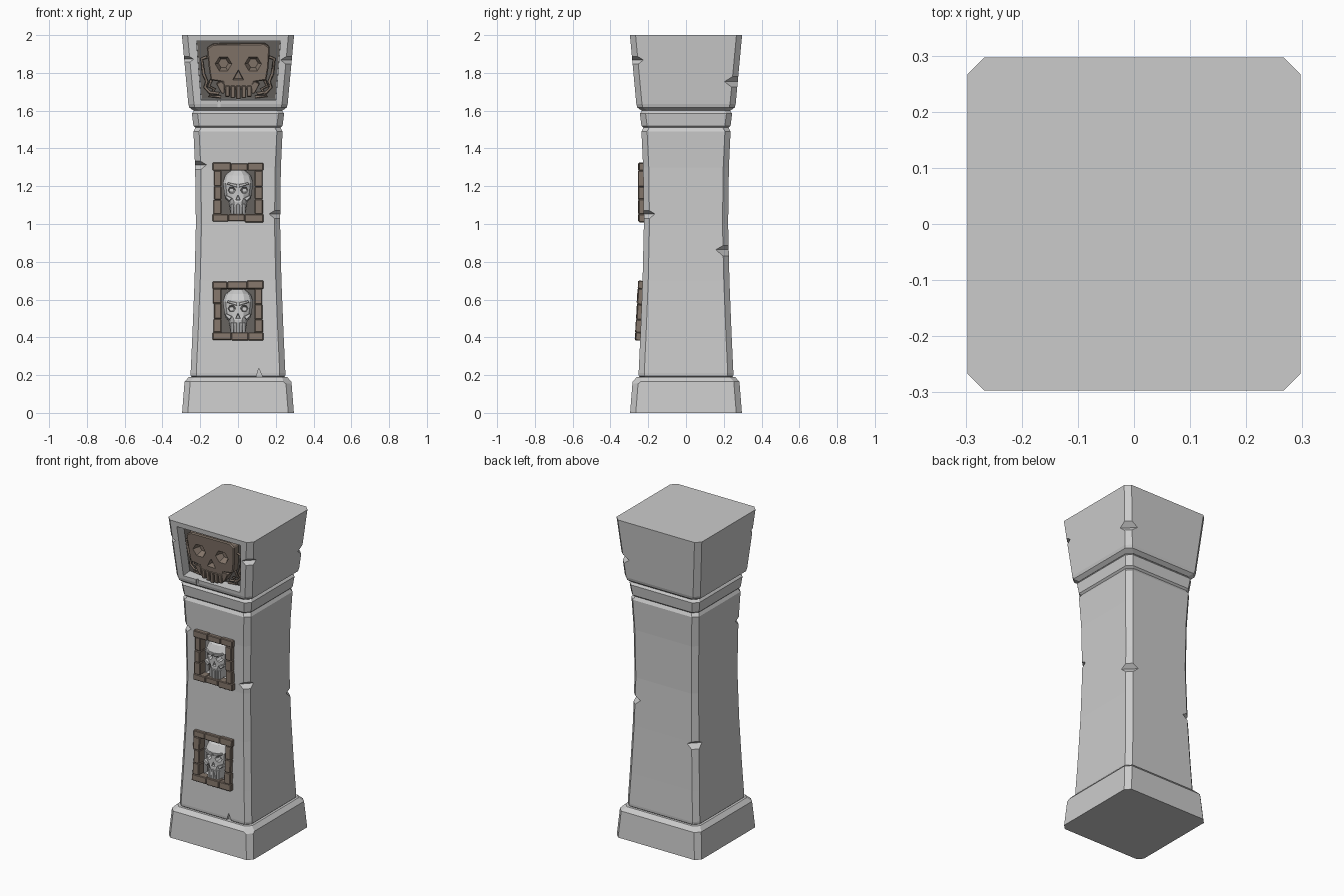
import bpy, bmesh, math, random
from mathutils import Matrix, Vector

if "Cube" in bpy.data.objects:
    bpy.data.objects.remove(bpy.data.objects["Cube"])

random.seed(4)
T, R = Matrix.Translation, Matrix.Rotation

brown = bpy.data.materials.new("brown_stone")
brown.diffuse_color = (0.23, 0.18, 0.145, 1)
brown.use_nodes = True
brown.node_tree.nodes["Principled BSDF"].inputs["Base Color"].default_value = brown.diffuse_color
dark = bpy.data.materials.new("dark_stone")
dark.diffuse_color = (0.13, 0.12, 0.11, 1)
dark.use_nodes = True
dark.node_tree.nodes["Principled BSDF"].inputs["Base Color"].default_value = dark.diffuse_color


def make(name, bm, mat=None):
    bmesh.ops.recalc_face_normals(bm, faces=bm.faces)
    me = bpy.data.meshes.new(name)
    bm.to_mesh(me)
    bm.free()
    ob = bpy.data.objects.new(name, me)
    bpy.context.collection.objects.link(ob)
    if mat:
        me.materials.append(mat)
    return ob


def loft(name, rings, M=Matrix(), mat=None):
    bm = bmesh.new()
    rows = [[bm.verts.new(M @ Vector(p)) for p in ring] for ring in rings]
    n = len(rows[0])
    for a, b in zip(rows, rows[1:]):
        for i in range(n):
            bm.faces.new((a[i], a[(i + 1) % n], b[(i + 1) % n], b[i]))
    bm.faces.new(rows[0])
    bm.faces.new(rows[-1])
    return make(name, bm, mat)


def octagon(z, h, c):
    k = h - c
    return [(k, -h, z), (h, -k, z), (h, k, z), (k, h, z),
            (-k, h, z), (-h, k, z), (-h, -k, z), (-k, -h, z)]


def prism(name, pts, y0, y1, M=Matrix(), mat=None, bevel=0.0, taper=1.0):
    """Extrude an x-z outline from front y0 to back y1."""
    cx = sum(p[0] for p in pts) / len(pts)
    cz = sum(p[1] for p in pts) / len(pts)
    front = [(x, y0, z) for x, z in pts]
    back = [(cx + (x - cx) * taper, y1, cz + (z - cz) * taper) for x, z in pts]
    ob = loft(name, [front, back], M, mat)
    if bevel:
        bm = bmesh.new()
        bm.from_mesh(ob.data)
        bmesh.ops.bevel(bm, geom=bm.edges[:], offset=bevel, segments=1, affect='EDGES')
        bm.to_mesh(ob.data)
        bm.free()
    return ob


def rect(x0, x1, z0, z1):
    return [(x0, z0), (x1, z0), (x1, z1), (x0, z1)]


def hexagon(x, z, rx, rz):
    return [(x + rx * math.cos(i * math.pi / 3), z + rz * math.sin(i * math.pi / 3)) for i in range(6)]


def carve(ob, cutters):
    for c in cutters:
        m = ob.modifiers.new("cut", 'BOOLEAN')
        m.operation, m.solver, m.object = 'DIFFERENCE', 'EXACT', c
        c.hide_render = True
    dg = bpy.context.evaluated_depsgraph_get()
    dg.update()
    me = bpy.data.meshes.new_from_object(ob.evaluated_get(dg))
    ob.modifiers.clear()
    ob.data = me
    for c in cutters:
        bpy.data.objects.remove(c)


def nick(sx, sy, z, h, c=0.03, size=0.05):
    """Wedge cutter biting into a chamfered corner."""
    d = (2 * h - c) / math.sqrt(2) + 0.014
    bm = bmesh.new()
    bmesh.ops.create_cube(bm, size=1, matrix=R(math.atan2(sy, sx), 4, 'Z') @ T((d, 0, z))
                          @ R(math.radians(50), 4, 'Y') @ Matrix.Diagonal((size, 0.2, size, 1)))
    return make("nick_cutter", bm)


# pillar body
C = 0.03
base = loft("base", [octagon(*s) for s in [(0, .296, C), (.165, .283, C), (.19, .26, C)]])
shaft = loft("shaft", [octagon(*s) for s in [
    (.18, .235, C), (.195, .25, C), (.21, .251, C), (.4, .242, C), (.7, .23, C), (1.0, .223, C),
    (1.3, .227, C), (1.49, .236, C), (1.51, .225, C)]])
collar = loft("collar", [octagon(*s) for s in [
    (1.505, .22, C), (1.52, .236, C), (1.585, .244, C), (1.603, .23, C)]])
head = loft("head", [octagon(*s) for s in [
    (1.6, .235, C), (1.617, .258, C), (1.635, .263, C), (2.0, .297, C)]])

# placement frames for the three niches
M_up = T((0, -.255, 1.167))
M_low = T((0, -.264, .542)) @ R(math.radians(-3.5), 4, 'X')
M_head = T((0, -.279, 1.81)) @ R(math.radians(5.3), 4, 'X')

# niches and chipped edges
hole = rect(-.093, .093, -.122, .122)
carve(shaft, [prism("niche_cutter", hole, -.05, .11, M) for M in (M_up, M_low)]
      + [nick(-1, -1, 1.31, .227), nick(1, -1, 1.05, .224), nick(1, 1, .86, .227, size=.06),
         nick(-1, 1, .68, .23), prism("crack_cutter", [(.09, .17), (.14, .17), (.11, .235)], -.3, -.232)])
carve(head, [prism("niche_cutter", [(-.195, -.155), (.2, -.155), (.225, .16), (-.22, .16)], -.05, .065, M_head),
             nick(1, -1, 1.865, .285), nick(1, 1, 1.75, .274, size=.06), nick(-1, -1, 1.87, .285, size=.04),
             prism("crack_cutter", [(-.11, 1.58), (-.09, 1.58), (-.095, 1.68), (-.105, 1.68)], -.3, -.256)])
carve(base, [nick(1, -1, .19, .275)])


def stone_frame(tag, M):
    # ring of uneven stone blocks
    def block(x0, x1, z0, z1):
        f = random.uniform(0, .006)
        prism("frame_block_" + tag, rect(x0, x1, z0, z1), f, .06, M, brown, .004)
    j = lambda: random.uniform(-.012, .012)
    for s in (-1, 1):
        xs = [-.135, -.045 + j(), .045 + j(), .135]
        for a, b in zip(xs, xs[1:]):
            z = sorted((s * .115, s * (.155 + random.uniform(-.004, .004))))
            block(a, b, *z)
        zs = [-.116, -.045 + j(), .04 + j(), .116]
        for a, b in zip(zs, zs[1:]):
            x = sorted((s * .088, s * (.13 + random.uniform(-.005, .005))))
            block(*x, a, b)
    prism("niche_back_" + tag, rect(-.092, .092, -.121, .121), .1, .115, M, dark)


def small_skull(tag, M):
    # cranium and face as stacked faceted sections: z, half width, front
    rings = []
    for z, w, f in [(-.12, .036, .035), (-.075, .044, .022), (-.05, .05, .018), (-.03, .068, .02),
                    (.005, .074, .018), (.05, .08, .014), (.09, .068, .03), (.118, .036, .06)]:
        half = [(.42 * w, f), (.82 * w, f + .018), (w, f + .05), (.8 * w, .105)]
        rings.append([(x, y, z) for x, y in half] + [(-x, y, z) for x, y in reversed(half)])
    skull = loft("skull_" + tag, rings, M)
    eyes = [prism("eye_cutter", hexagon(s * .034, .012, .026, .023), 0, .055, M, None, 0, .5) for s in (-1, 1)]
    nose = prism("nose_cutter", [(-.015, -.042), (.015, -.042), (0, -.008)], 0, .045, M, None, 0, .6)
    carve(skull, eyes + [nose])
    # brow, cheekbones and teeth
    for s in (-1, 1):
        prism("brow_" + tag, [(s * .004, .026), (s * .06, .044), (s * .055, .054), (s * .004, .042)],
              .006, .04, M, None, .002)
        prism("cheekbone_" + tag, [(s * .03, -.03), (s * .066, -.012), (s * .068, -.026), (s * .046, -.048)],
              .014, .06, M, None, .003)
    for i in range(5):
        x = (i - 2) * .0155
        prism("tooth_" + tag, rect(x - .0068, x + .0068, -.118, -.062), .014 + .005 * abs(i - 2), .06, M, None, .002)


for tag, M in (("upper", M_up), ("lower", M_low)):
    stone_frame(tag, M)
    small_skull(tag, M)

# large skull plaque on the head
prism("head_niche_back", [(-.193, -.153), (.198, -.153), (.223, .158), (-.218, .158)], .06, .07, M_head, dark)
plaque = prism("skull_plaque", [
    (-.075, -.1), (.08, -.1), (.085, -.06), (.15, -.05), (.162, .02), (.168, .125), (.14, .145),
    (-.13, .142), (-.165, .12), (-.155, .02), (-.145, -.05), (-.08, -.06)], .008, .062, M_head, brown, .006)
carve(plaque, [prism("eye_cutter", hexagon(x, .037, .048, .046), 0, .05, M_head, None, 0, .55) for x in (-.077, .08)]
      + [prism("nose_cutter", [(-.03, -.05), (.032, -.05), (.002, .008)], 0, .045, M_head, None, 0, .7)])
for s in (-1, 1):
    prism("plaque_jaw", [(s * .072, -.12), (s * .088, -.12), (s * .115, -.07), (s * .09, -.055), (s * .072, -.07)],
          .006, .062, M_head, brown, .003)
for i in range(5):
    x = (i - 2) * .029 + .002
    prism("plaque_tooth", rect(x - .0125, x + .0125, -.15 + .006 * abs(i - 2), -.078), .004, .062, M_head, brown, .004)

# curling strands either side of the plaque
for s in (-1, 1):
    for k, path in enumerate([
            [(.165, .07), (.192, .06), (.182, -.02), (.165, -.06), (.175, -.09), (.15, -.118), (.1, -.125)],
            [(.14, -.05), (.155, -.085), (.125, -.1), (.15, -.138), (.09, -.143)]]):
        cu = bpy.data.curves.new("strand", 'CURVE')
        cu.dimensions, cu.bevel_depth, cu.bevel_resolution, cu.use_fill_caps = '3D', .008, 0, True
        sp = cu.splines.new('POLY')
        sp.points.add(len(path) - 1)
        for p, (x, z) in zip(sp.points, path):
            p.co = (*(M_head @ Vector((s * x, .045, z))), 1)
        cu.materials.append(brown)
        bpy.context.collection.objects.link(bpy.data.objects.new(f"strand_{k}", cu))
